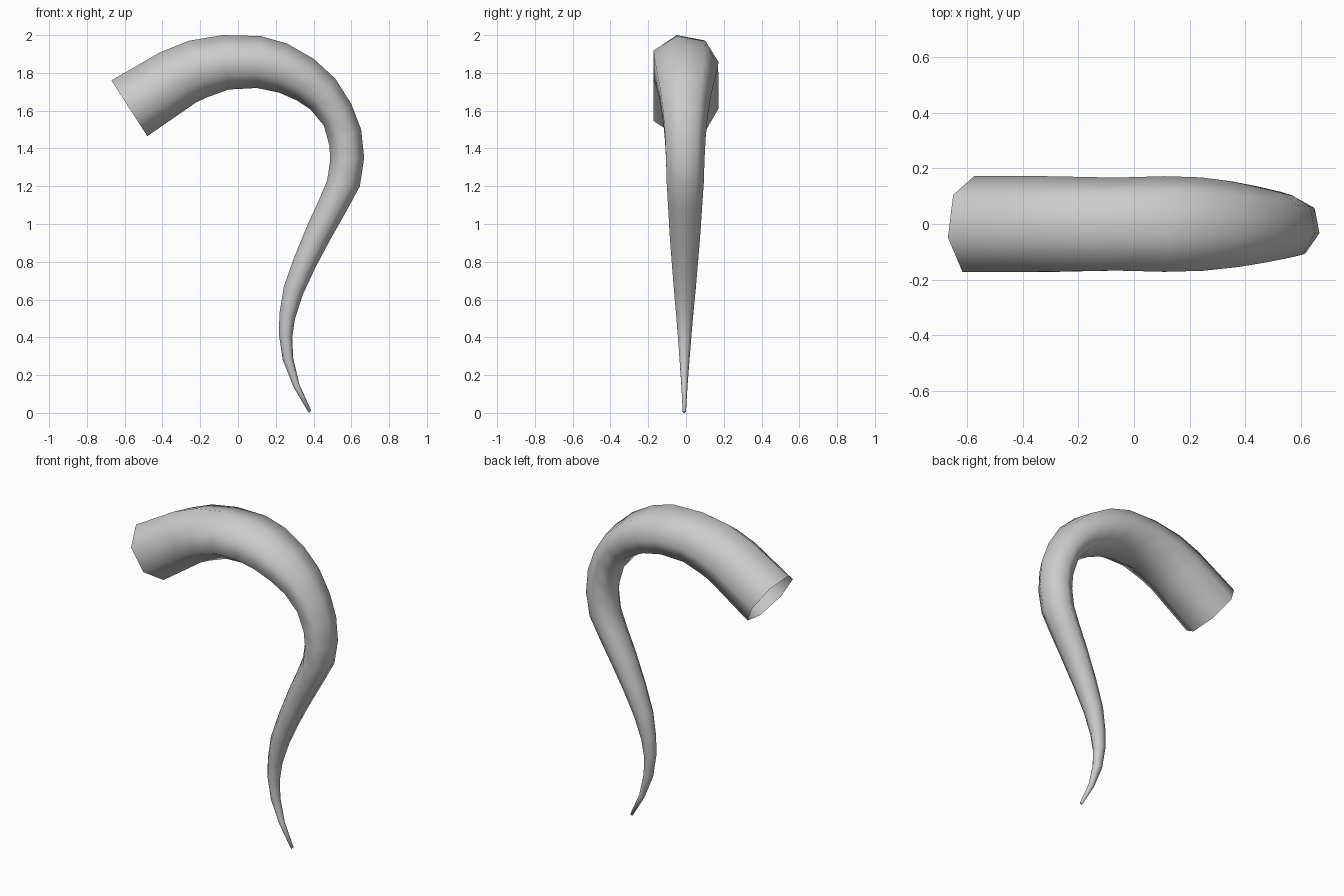
import bpy, bmesh, math
from mathutils import Vector

cube = bpy.data.objects.get("Cube")
if cube:
    bpy.data.objects.remove(cube, do_unlink=True)

SIDES = 7
PHASE = math.pi / 2      # one corner points straight to the back
Y_CENTRE = -0.009

# Cross-sections: outer edge x, z; inner edge x, z; sideways radius
SECTIONS = [
    (-0.67, 1.76, -0.48, 1.465, 0.182),
    (-0.41, 1.91, -0.22, 1.645, 0.181),
    (-0.26, 1.97, -0.165, 1.67, 0.179),
    (-0.08, 2.00, -0.05, 1.712, 0.176),
    (0.12, 1.995, 0.10, 1.72, 0.181),
    (0.26, 1.955, 0.22, 1.695, 0.177),
    (0.40, 1.875, 0.31, 1.655, 0.162),
    (0.515, 1.77, 0.385, 1.605, 0.143),
    (0.60, 1.635, 0.455, 1.52, 0.125),
    (0.652, 1.50, 0.485, 1.41, 0.113),
    (0.668, 1.35, 0.487, 1.33, 0.107),
    (0.645, 1.20, 0.472, 1.23, 0.103),
    (0.575, 1.07, 0.43, 1.13, 0.095),
    (0.49, 0.92, 0.37, 1.00, 0.086),
    (0.41, 0.77, 0.30, 0.83, 0.073),
    (0.345, 0.63, 0.243, 0.67, 0.060),
    (0.302, 0.50, 0.22, 0.53, 0.047),
    (0.287, 0.40, 0.216, 0.42, 0.038),
    (0.292, 0.29, 0.237, 0.28, 0.028),
    (0.325, 0.15, 0.295, 0.135, 0.017),
    (0.388, 0.012, 0.375, 0.0, 0.009),
]


def add_ring(bm, section):
    ox, oz, ix, iz, side = section
    centre = Vector(((ox + ix) / 2, Y_CENTRE, (oz + iz) / 2))
    # The outermost corners sit slightly off the section's main axis
    out = Vector((ox - ix, 0, oz - iz)) / 2 / math.cos(math.pi / 14)
    ring = []
    for k in range(SIDES):
        a = PHASE + 2 * math.pi * k / SIDES
        ring.append(bm.verts.new(centre + out * math.cos(a) + Vector((0, side * math.sin(a), 0))))
    return ring


# Curved tapering horn: open at the wide end, closed at the tip
bm = bmesh.new()
rings = [add_ring(bm, s) for s in SECTIONS]
for a, b in zip(rings, rings[1:]):
    for k in range(SIDES):
        n = (k + 1) % SIDES
        bm.faces.new((a[k], a[n], b[n], b[k]))
bm.faces.new(rings[-1])
bmesh.ops.recalc_face_normals(bm, faces=bm.faces)
for f in bm.faces:
    f.smooth = True

mesh = bpy.data.meshes.new("curved_horn")
bm.to_mesh(mesh)
bm.free()
horn = bpy.data.objects.new("curved_horn", mesh)
bpy.context.collection.objects.link(horn)

# Single plain colour
mat = bpy.data.materials.new("light_grey")
mat.use_nodes = True
colour = (0.6, 0.6, 0.6, 1)
mat.diffuse_color = colour
mat.node_tree.nodes["Principled BSDF"].inputs["Base Color"].default_value = colour
mesh.materials.append(mat)
